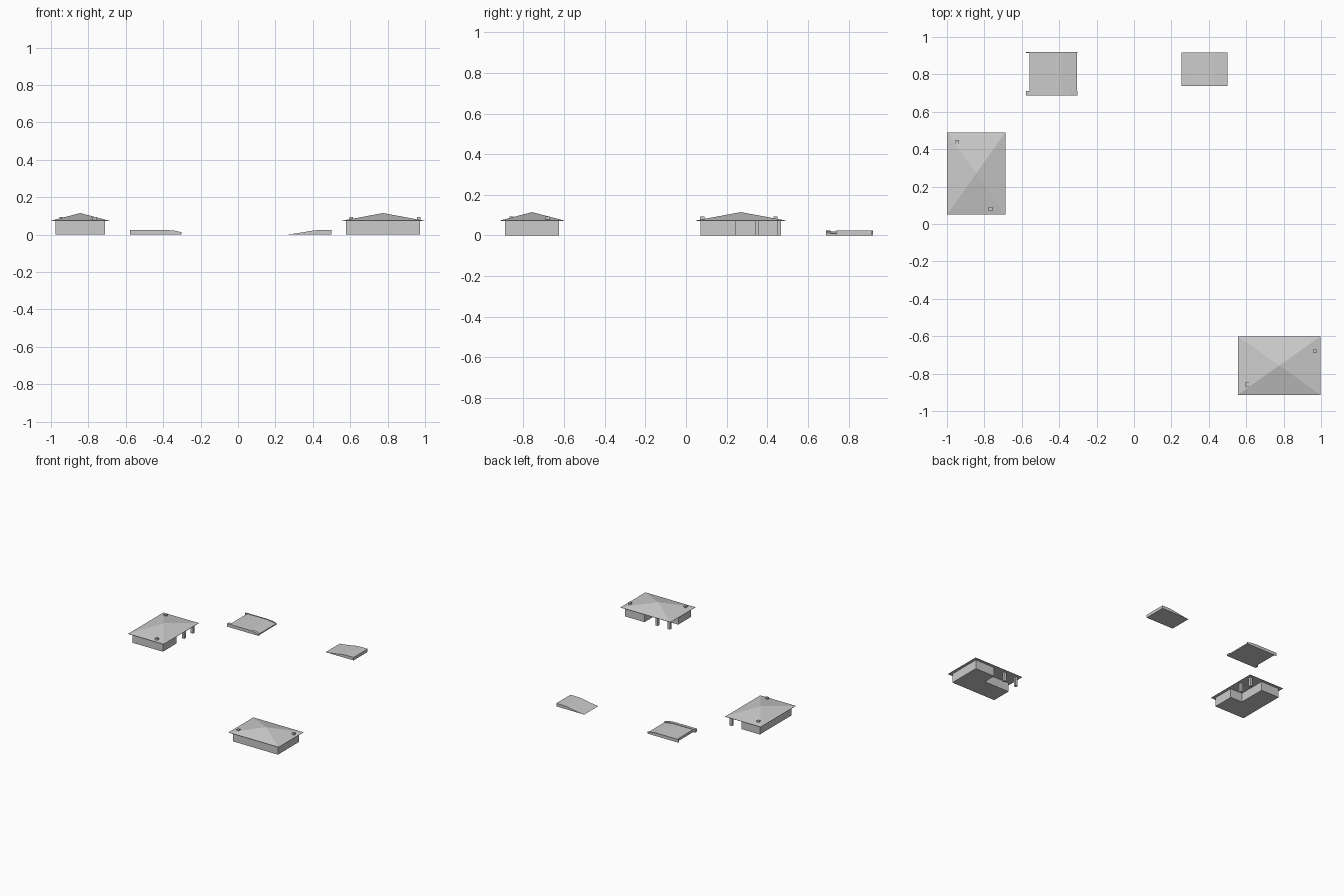
import bpy, bmesh
from math import pi
from mathutils import Matrix

if "Cube" in bpy.data.objects:
    bpy.data.objects.remove(bpy.data.objects["Cube"])


def make(name, build, xf=Matrix()):
    bm = bmesh.new()
    build(bm)
    bm.transform(xf)
    bmesh.ops.recalc_face_normals(bm, faces=bm.faces)
    me = bpy.data.meshes.new(name)
    bm.to_mesh(me)
    bm.free()
    ob = bpy.data.objects.new(name, me)
    bpy.context.collection.objects.link(ob)
    return ob


def extrude(name, pts, vec, xf=Matrix()):
    """Extrude a closed 3D outline along a vector."""
    def build(bm):
        f = bm.faces.new([bm.verts.new(p) for p in pts])
        r = bmesh.ops.extrude_face_region(bm, geom=[f], use_keep_orig=True)
        vs = [v for v in r['geom'] if isinstance(v, bmesh.types.BMVert)]
        bmesh.ops.translate(bm, verts=vs, vec=vec)
    return make(name, build, xf)


def box(name, x0, x1, y0, y1, z0, z1, xf=Matrix()):
    pts = [(x0, y0, z0), (x1, y0, z0), (x1, y1, z0), (x0, y1, z0)]
    return extrude(name, pts, (0, 0, z1 - z0), xf)


def wedge(name, profile, y0, y1):
    """Side profile in x/z, extruded along y."""
    return extrude(name, [(x, y0, z) for x, z in profile], (0, y1 - y0, 0))


def house(cx, cy, angle):
    xf = Matrix.Translation((cx, cy, 0)) @ Matrix.Rotation(angle, 4, 'Z')
    bx, by, eave = 0.133, 0.198, 0.072
    nx, ny = 0.028, -0.025  # inner corner of the porch
    # L-shaped walls
    outline = [(-bx, -by), (bx, -by), (bx, ny), (nx, ny), (nx, by), (-bx, by)]
    extrude("house_walls", [(x, y, 0) for x, y in outline], (0, 0, eave), xf)
    # porch posts
    for y in (0.07, 0.178):
        box("porch_post", bx - 0.02, bx, y, y + 0.02, 0, eave, xf)

    # pyramid roof with a thin eave
    def roof(bm):
        low, high = ([bm.verts.new((x * 0.156, y * 0.2205, z)) for x, y in
                      ((-1, -1), (1, -1), (1, 1), (-1, 1))]
                     for z in (eave, eave + 0.002))
        top = bm.verts.new((0, 0, 0.115))
        bm.faces.new(low[::-1])
        for i in range(4):
            j = (i + 1) % 4
            bm.faces.new((low[i], low[j], high[j], high[i]))
            bm.faces.new((high[i], high[j], top))
    make("roof", roof, xf)
    # chimneys
    for x, y in ((-0.101, 0.17), (0.077, -0.19)):
        box("chimney", x - 0.01, x + 0.01, y - 0.01, y + 0.01, eave, 0.093, xf)


house(-0.844, 0.270, 0)
house(0.776, -0.757, pi / 2)

# plain ramp
wedge("ramp", [(0.253, 0), (0.499, 0), (0.499, 0.024), (0.425, 0.024),
               (0.385, 0.019), (0.34, 0.011), (0.295, 0.004)], 0.738, 0.916)

# ramp platform between two side rails
wedge("platform", [(-0.56, 0), (-0.306, 0), (-0.306, 0.009), (-0.385, 0.02),
                   (-0.56, 0.02)], 0.705, 0.917)
rail = [(-0.577, 0), (-0.303, 0), (-0.303, 0.013), (-0.34, 0.021),
        (-0.385, 0.0245), (-0.577, 0.0245)]
wedge("front_rail", rail, 0.688, 0.711)
wedge("back_rail", rail, 0.915, 0.919)
